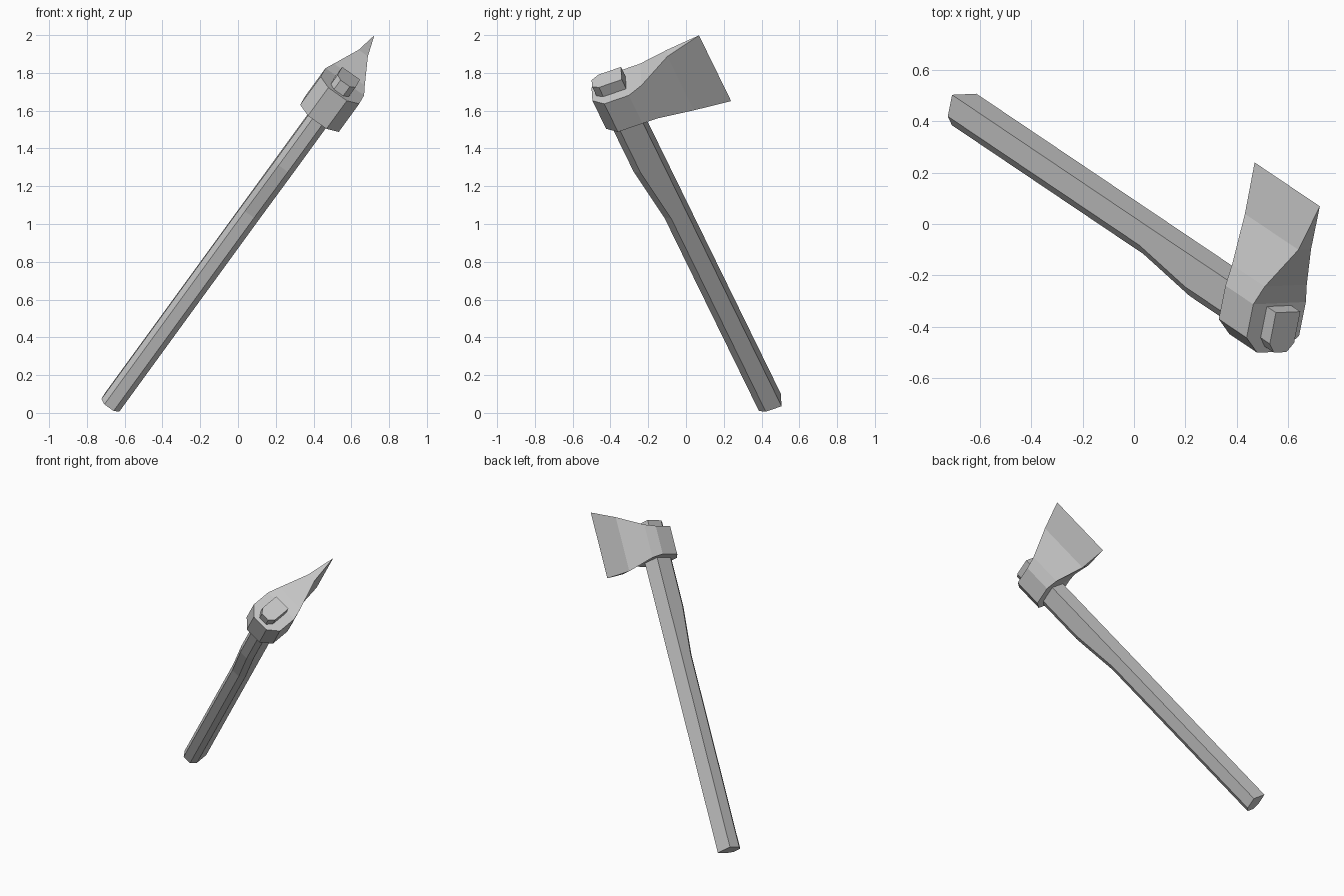
import bpy, bmesh
from mathutils import Matrix, Vector

cube = bpy.data.objects.get("Cube")
if cube:
    bpy.data.objects.remove(cube)

# Single flat grey
grey = bpy.data.materials.new("plain grey")
grey.use_nodes = True
colour = (0.6, 0.6, 0.6, 1)
grey.diffuse_color = colour
grey.node_tree.nodes["Principled BSDF"].inputs["Base Color"].default_value = colour

# Tilted frame: local x = toward cutting edge, y = sideways, z = along the handle
along = Vector((0.547, -0.368, 0.752)).normalized()
side = along.cross(Vector((0.184, 0.93, 0.32))).normalized()
forward = side.cross(along)
frame = Matrix((forward, side, along)).transposed().to_4x4()
frame.translation = (-0.67, 0.45, 0.05)


def loft(name, rings):
    """Skin a list of equal-sized closed rings and cap both ends."""
    bm = bmesh.new()
    loops = [[bm.verts.new(p) for p in ring] for ring in rings]
    n = len(loops[0])
    for a, b in zip(loops, loops[1:]):
        for i in range(n):
            j = (i + 1) % n
            bm.faces.new((a[i], a[j], b[j], b[i]))
    bm.faces.new(loops[0][::-1])
    bm.faces.new(loops[-1])
    bmesh.ops.remove_doubles(bm, verts=bm.verts, dist=0.0005)
    bmesh.ops.recalc_face_normals(bm, faces=bm.faces)
    bm.transform(frame)
    mesh = bpy.data.meshes.new(name)
    bm.to_mesh(mesh)
    bm.free()
    mesh.materials.append(grey)
    obj = bpy.data.objects.new(name, mesh)
    bpy.context.collection.objects.link(obj)
    return obj


# Handle: six-sided section, chamfered at the back, swelling below the head
# (height, chamfer start, back)
handle_stations = [(0.0, -0.032, -0.07), (1.36, -0.032, -0.07),
                   (1.70, -0.072, -0.11), (2.30, -0.072, -0.11)]
loft("handle", [[(0.058, -0.058, t), (0.058, 0.058, t), (c, 0.058, t),
                 (b, 0.03, t), (b, -0.03, t), (c, -0.058, t)]
                for t, c, b in handle_stations])

# Head: chamfered socket flaring into a thin blade
# (distance forward, half thickness, half height)
mid = 2.136
head_stations = [(-0.135, 0.06, 0.099), (-0.07, 0.125, 0.099), (0.07, 0.125, 0.099),
                 (0.15, 0.10, 0.116), (0.33, 0.03, 0.19)]
head = [[(u, -w, mid - h), (u, w, mid - h), (u, w, mid + h), (u, -w, mid + h)]
        for u, w, h in head_stations]
# Sharp cutting edge: the last ring collapses to a line
edge_low, edge_high = (0.527, 0, 1.904), (0.527, 0, 2.367)


def axe_head():
    obj = loft("axe_head", head)
    bm = bmesh.new()
    bm.from_mesh(obj.data)
    front = max(bm.faces, key=lambda f: f.calc_center_median().dot(forward))
    inverse = frame.inverted()
    low = sorted((v for v in front.verts), key=lambda v: (inverse @ v.co).z)
    bottom = sorted(low[:2], key=lambda v: (inverse @ v.co).y)
    top = sorted(low[2:], key=lambda v: (inverse @ v.co).y)
    bmesh.ops.delete(bm, geom=[front], context='FACES_ONLY')
    a = bm.verts.new(frame @ Vector(edge_low))
    b = bm.verts.new(frame @ Vector(edge_high))
    bm.faces.new((bottom[0], a, b, top[0]))
    bm.faces.new((bottom[1], top[1], b, a))
    bm.faces.new((bottom[0], bottom[1], a))
    bm.faces.new((top[0], b, top[1]))
    bmesh.ops.recalc_face_normals(bm, faces=bm.faces)
    bm.to_mesh(obj.data)
    bm.free()


axe_head()
